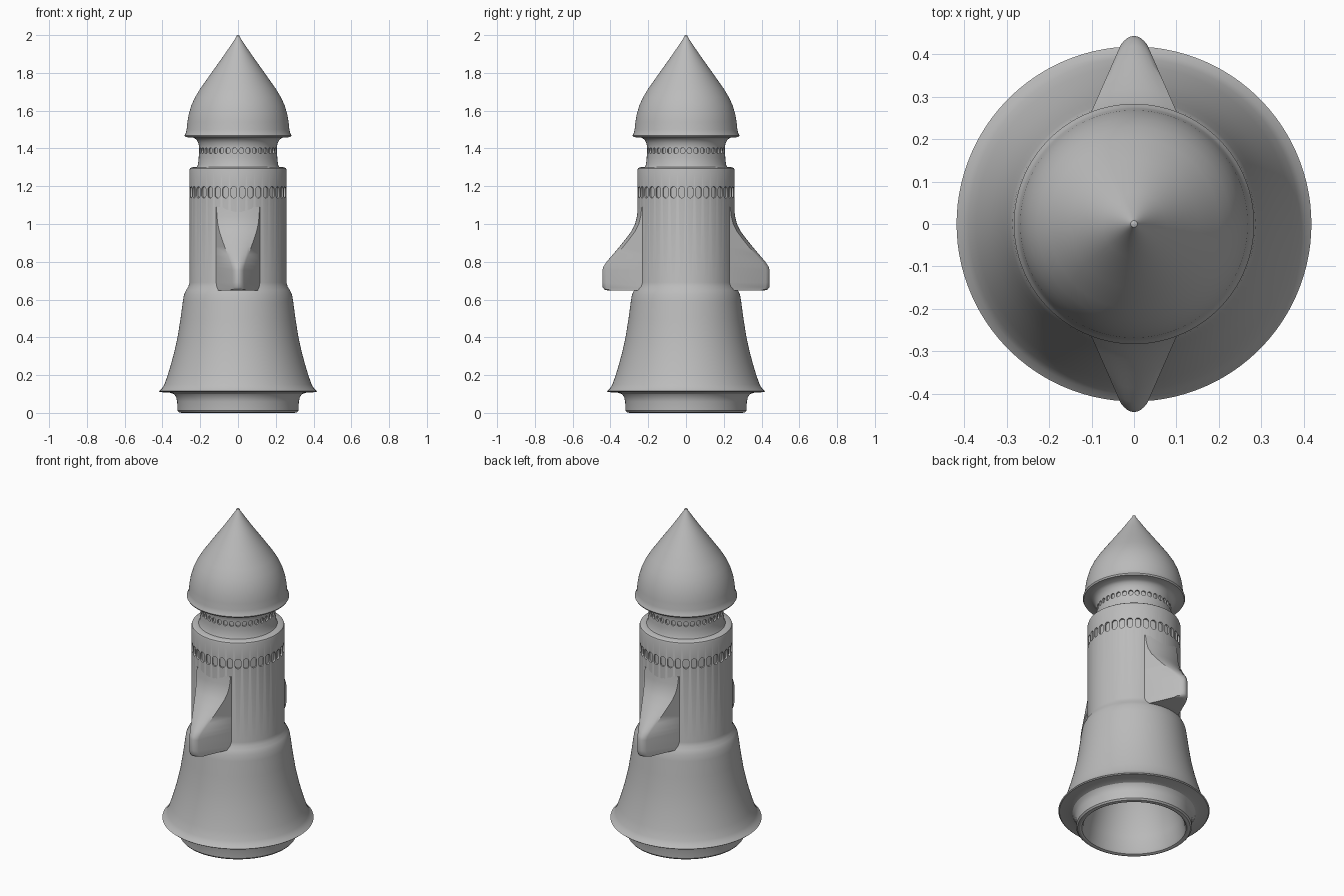
import bpy, bmesh, math
from mathutils import Matrix

if "Cube" in bpy.data.objects:
    bpy.data.objects.remove(bpy.data.objects["Cube"])

grey = bpy.data.materials.new("plain_grey")
grey.diffuse_color = (0.5, 0.5, 0.5, 1)
grey.use_nodes = True
grey.node_tree.nodes["Principled BSDF"].inputs["Base Color"].default_value = grey.diffuse_color


def finish(bm, name, material=True):
    bmesh.ops.remove_doubles(bm, verts=bm.verts, dist=1e-5)
    bmesh.ops.recalc_face_normals(bm, faces=bm.faces)
    me = bpy.data.meshes.new(name)
    bm.to_mesh(me)
    bm.free()
    ob = bpy.data.objects.new(name, me)
    bpy.context.collection.objects.link(ob)
    if material:
        me.materials.append(grey)
    return ob


def smooth(ob, angle):
    bpy.ops.object.select_all(action='DESELECT')
    ob.select_set(True)
    bpy.context.view_layer.objects.active = ob
    bpy.ops.object.shade_smooth_by_angle(angle=math.radians(angle))


def lathe(profile, name, n=108):
    bm = bmesh.new()
    rings = []
    for r, z in profile:
        if r == 0:
            rings.append([bm.verts.new((0, 0, z))] * n)
        else:
            rings.append([bm.verts.new((r * math.cos(2 * math.pi * i / n),
                                        r * math.sin(2 * math.pi * i / n), z))
                          for i in range(n)])
    for a, b in zip(rings, rings[1:]):
        for i in range(n):
            j = (i + 1) % n
            bm.faces.new(list(dict.fromkeys((a[i], a[j], b[j], b[i]))))
    return finish(bm, name)


# Lathed hull: engine cavity, engine ring, flared skirt, tube, neck, nose cone
cavity = [(0, 0.36), (0.12, 0.35), (0.19, 0.31), (0.235, 0.22), (0.265, 0.1), (0.28, 0.02), (0.288, 0.004)]
ring = [(0.298, 0), (0.312, 0.003), (0.32, 0.012), (0.322, 0.06), (0.328, 0.085), (0.34, 0.1), (0.36, 0.107)]
skirt = [(0.412, 0.11), (0.418, 0.115), (0.402, 0.13), (0.39, 0.15), (0.372, 0.2), (0.354, 0.26),
         (0.338, 0.32), (0.32, 0.4), (0.304, 0.5), (0.292, 0.59), (0.286, 0.625), (0.275, 0.65), (0.263, 0.668)]
tube = [(0.257, 0.69), (0.257, 1.286), (0.254, 1.295), (0.247, 1.3)]
neck = [(0.218, 1.302), (0.212, 1.315), (0.208, 1.35), (0.206, 1.41), (0.211, 1.43), (0.22, 1.447), (0.235, 1.457)]
nose = [(0.278, 1.46), (0.283, 1.468), (0.276, 1.482), (0.272, 1.5), (0.268, 1.54), (0.261, 1.58),
        (0.248, 1.625), (0.228, 1.67), (0.2, 1.716), (0.15, 1.787), (0.075, 1.892), (0.014, 1.982),
        (0.008, 1.996), (0, 2.0)]
hull = lathe(cavity + ring + skirt + tube + neck + nose, "rocket_hull")


def slot_cutter(name, radius, depth, z, width, height, count=36):
    """Ring of rounded upright pockets facing outward."""
    bm = bmesh.new()
    w, h = width / 2, height / 2
    outline = []
    for k in range(12):
        a = math.pi / 12 + k * math.pi / 6
        outline.append((w * math.cos(a), w * math.sin(a) + math.copysign(h - w, math.sin(a))))
    for i in range(count):
        rot = Matrix.Rotation(2 * math.pi * (i + 0.5) / count, 4, 'Z')
        inner = [bm.verts.new((radius - depth, x, z + dz)) for x, dz in outline]
        outer = [bm.verts.new((radius + 0.03, x, z + dz)) for x, dz in outline]
        bm.faces.new(inner)
        bm.faces.new(outer)
        for k in range(12):
            m = (k + 1) % 12
            bm.faces.new((inner[k], inner[m], outer[m], outer[k]))
        bmesh.ops.transform(bm, matrix=rot, verts=inner + outer)
    ob = finish(bm, name, False)
    ob.hide_render = True
    return ob


# Cut the two rings of pockets
for cutter in (slot_cutter("tube_slots", 0.257, 0.01, 1.168, 0.032, 0.06),
               slot_cutter("neck_slots", 0.206, 0.009, 1.388, 0.024, 0.032)):
    mod = hull.modifiers.new("slots", 'BOOLEAN')
    mod.operation = 'DIFFERENCE'
    mod.solver = 'EXACT'
    mod.object = cutter
    bpy.context.view_layer.objects.active = hull
    bpy.ops.object.modifier_apply(modifier=mod.name)
    bpy.data.objects.remove(cutter)
smooth(hull, 32)


# Wedge fins: stacked sections that narrow outward, with a swept upper face
def fin(name, side):
    reach = [(0.648, 0.415), (0.653, 0.432), (0.665, 0.441), (0.69, 0.443), (0.755, 0.443), (0.775, 0.437),
             (0.80, 0.42), (0.84, 0.386), (0.88, 0.352), (0.92, 0.32), (0.96, 0.29), (1.0, 0.27),
             (1.04, 0.26), (1.09, 0.254)]
    bm = bmesh.new()
    rows = []
    for z, y_out in reach:
        half = 0.096 - 0.44 * (y_out - 0.02 - 0.275)
        row = [(-0.129, 0.2)]
        row += [(half * t / 4, y_out - 0.02 * (t / 4) ** 2) for t in range(-4, 5)]
        row += [(0.129, 0.2)]
        rows.append([bm.verts.new((x * side, y * side, z)) for x, y in row])
    for a, b in zip(rows, rows[1:]):
        for i in range(len(a)):
            j = (i + 1) % len(a)
            bm.faces.new((a[i], a[j], b[j], b[i]))
    bm.faces.new(rows[0])
    bm.faces.new(rows[-1])
    smooth(finish(bm, name), 40)


fin("front_fin", -1)
fin("back_fin", 1)
